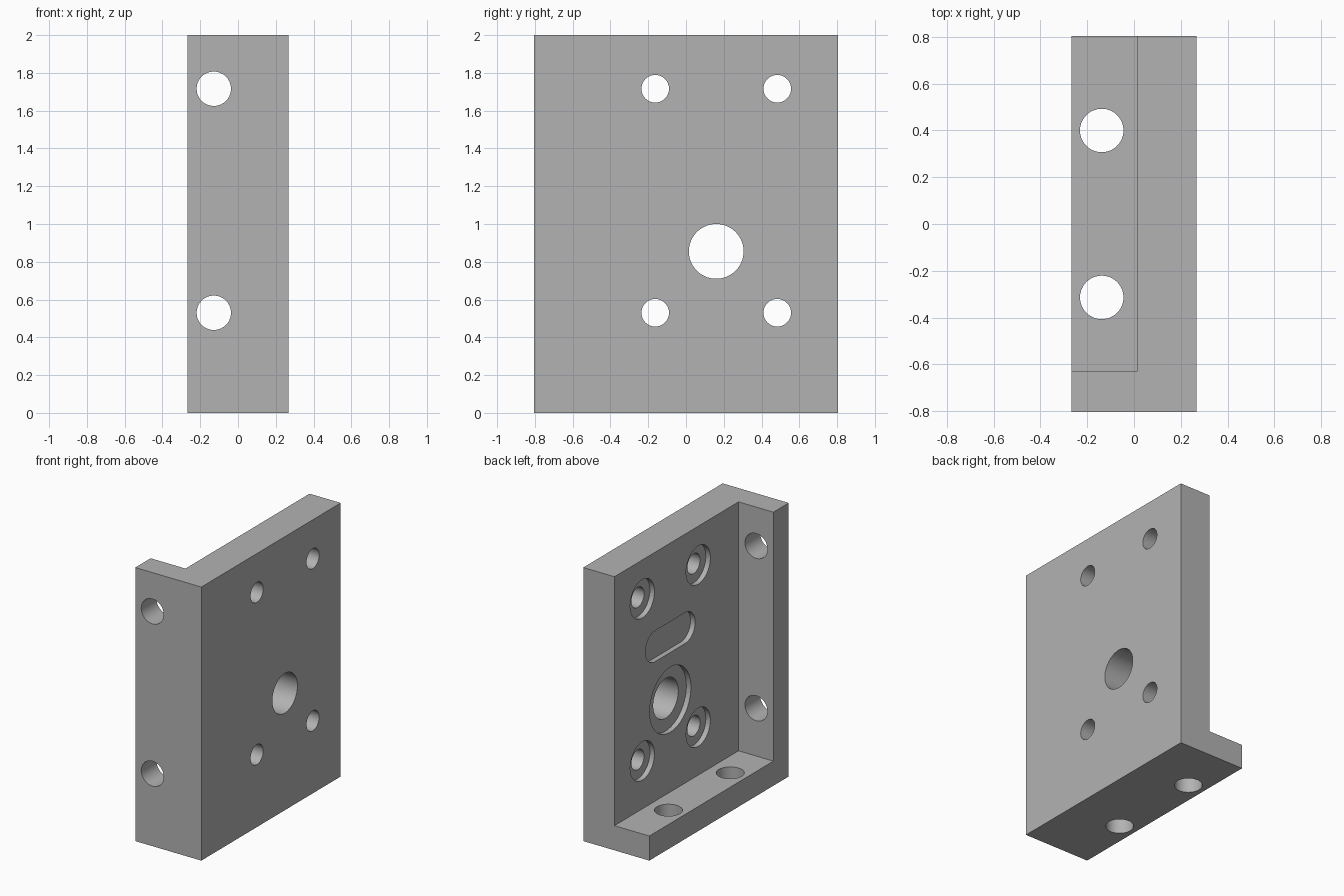
import bpy
import bmesh
from math import cos, sin, pi, radians
from mathutils import Matrix, Vector

cube = bpy.data.objects.get("Cube")
if cube:
    bpy.data.objects.remove(cube, do_unlink=True)

# Overall size and the inner limits of the corner pocket
X, Y, H = 0.267, 0.805, 2.0
PLATE_X, WALL_Y, FLOOR_Z = 0.015, -0.628, 0.18
BORE_DEPTH = 0.037

grey = bpy.data.materials.new("machined grey")
grey.use_nodes = True
colour = (0.45, 0.45, 0.45, 1)
grey.diffuse_color = colour
grey.node_tree.nodes["Principled BSDF"].inputs["Base Color"].default_value = colour


def make_object(name, bm):
    bmesh.ops.recalc_face_normals(bm, faces=bm.faces)
    mesh = bpy.data.meshes.new(name)
    bm.to_mesh(mesh)
    bm.free()
    mesh.materials.append(grey)
    obj = bpy.data.objects.new(name, mesh)
    bpy.context.collection.objects.link(obj)
    return obj


def box(name, low, high):
    low, high = Vector(low), Vector(high)
    bm = bmesh.new()
    place = Matrix.Translation((low + high) / 2) @ Matrix.Diagonal((high - low).to_4d())
    bmesh.ops.create_cube(bm, size=1, matrix=place)
    return make_object(name, bm)


def slot(name, axis, centre, radius, length, half_straight=0.0, sides=64):
    """Prism along an axis, stretched along y into a slot if asked."""
    bm = bmesh.new()
    ring = []
    for i in range(sides):
        a = 2 * pi * (i + 0.5) / sides
        u, v = radius * cos(a), radius * sin(a)
        u += half_straight if u > 0 else -half_straight
        p = {"x": (0, u, v), "y": (u, 0, v), "z": (u, v, 0)}[axis]
        ring.append(bm.verts.new(Vector(centre) + Vector(p)))
    face = bm.faces.new(ring)
    step = Vector([length if axis == k else 0 for k in "xyz"])
    moved = bmesh.ops.extrude_face_region(bm, geom=[face])["geom"]
    bmesh.ops.translate(bm, vec=step, verts=[g for g in moved if isinstance(g, bmesh.types.BMVert)])
    # The start cap is kept so that the cutter is closed
    if not face.is_valid or any(len(e.link_faces) < 2 for e in bm.edges):
        bmesh.ops.holes_fill(bm, edges=[e for e in bm.edges if len(e.link_faces) < 2], sides=0)
    return make_object(name, bm)


# Solid block
bracket = box("corner_bracket", (-X, -Y, 0), (X, Y, H))

# Open pocket that leaves the side plate, front wall and base
cutters = [box("pocket", (-1, WALL_Y, FLOOR_Z), (PLATE_X, 2, 3))]


def plate_hole(name, y, z, radius, bore_radius):
    cutters.append(slot(name, "x", (-0.1, y, z), radius, 0.6))
    cutters.append(slot(name + "_bore", "x", (-0.1, y, z), bore_radius,
                        0.1 + PLATE_X + BORE_DEPTH))


# Counterbored holes and shallow slot in the side plate
for y in (-0.163, 0.483):
    for z in (0.53, 1.716):
        plate_hole("screw_hole", y, z, 0.073, 0.14)
plate_hole("main_hole", 0.16, 0.855, 0.145, 0.238)
cutters.append(slot("shallow_slot", "x", (-0.1, 0.16, 1.313), 0.113,
                    0.1 + PLATE_X + BORE_DEPTH, half_straight=0.174))

# Through holes in the front wall and the base
for z in (0.53, 1.716):
    cutters.append(slot("front_hole", "y", (-0.128, -1, z), 0.091, 0.6))
for y in (-0.314, 0.4):
    cutters.append(slot("base_hole", "z", (-0.138, y, -0.2), 0.093, 0.6))

# Cut everything, then remove the cutters
bpy.context.view_layer.objects.active = bracket
for cutter in cutters:
    cutter.hide_render = True
    mod = bracket.modifiers.new("cut", "BOOLEAN")
    mod.operation = "DIFFERENCE"
    mod.solver = "EXACT"
    mod.object = cutter
    bpy.ops.object.modifier_apply(modifier=mod.name)
    bpy.data.objects.remove(cutter, do_unlink=True)

bpy.ops.object.select_all(action="DESELECT")
bracket.select_set(True)
bpy.ops.object.shade_smooth_by_angle(angle=radians(30))
